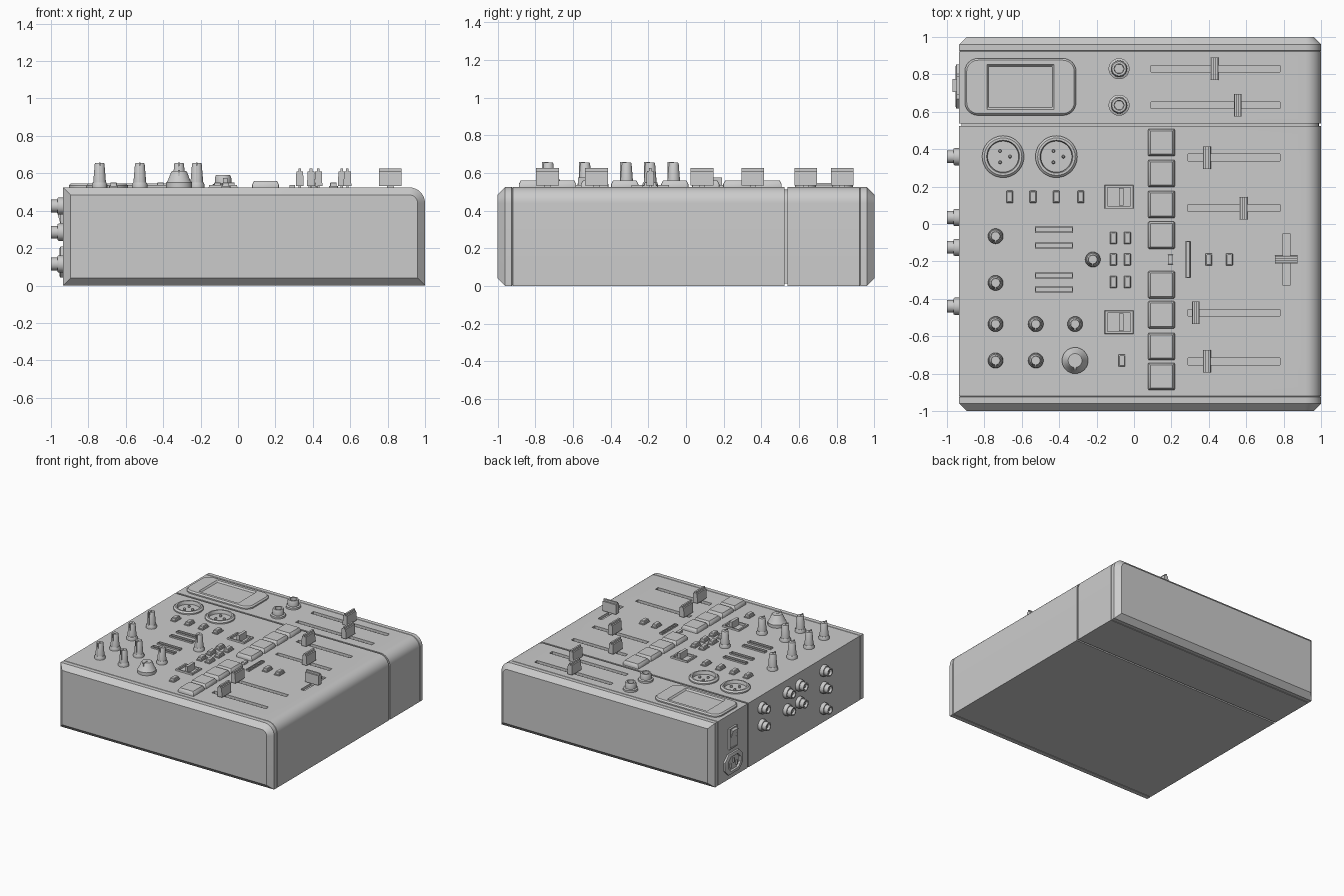
import bpy, bmesh
from math import cos, sin, pi, radians
from mathutils import Matrix

TOP = 0.525


def loft(name, loops, M=Matrix()):
    """Skin a list of equal-length closed loops and cap both ends."""
    bm = bmesh.new()
    rows = [[bm.verts.new(M @ Matrix.Translation(p).to_translation()) for p in lp] for lp in loops]
    n = len(rows[0])
    for a, b in zip(rows, rows[1:]):
        for i in range(n):
            j = (i + 1) % n
            bm.faces.new((a[i], a[j], b[j], b[i]))
    bm.faces.new(rows[0][::-1])
    bm.faces.new(rows[-1])
    bmesh.ops.recalc_face_normals(bm, faces=bm.faces)
    me = bpy.data.meshes.new(name)
    bm.to_mesh(me)
    bm.free()
    ob = bpy.data.objects.new(name, me)
    bpy.context.collection.objects.link(ob)
    return ob


def rect(w, l, r, z, n):
    """Rounded rectangle; n = 0 gives sharp corners, n = 1 chamfered."""
    pts = []
    for k, (sx, sy) in enumerate(((1, 1), (-1, 1), (-1, -1), (1, -1))):
        if n == 0:
            pts.append((sx * w / 2, sy * l / 2, z))
            continue
        for i in range(n + 1):
            a = (k + i / n) * pi / 2
            pts.append((sx * (w / 2 - r) + r * cos(a), sy * (l / 2 - r) + r * sin(a), z))
    return pts


def at(x, y, z=0):
    return Matrix.Translation((x, y, z))


def on_left(y, z):
    return Matrix.Translation((-0.935, y, z)) @ Matrix.Rotation(radians(-90), 4, 'Y')


def stack(name, M, rings, n=0):
    return loft(name, [rect(*r, n) for r in rings], M)


def turned(name, M, rings, n=28):
    return loft(name, [[(r * cos(2 * pi * i / n), r * sin(2 * pi * i / n), z) for i in range(n)]
                       for r, z in rings], M)


def box(name, x, y, w, l, z0, z1):
    return stack(name, at(x, y), [(w, l, 0, z0), (w, l, 0, z1)])


# Body: side profile with rounded top right edge, chamfered ends and seams
def section(y, d):
    r = 0.085
    pts = [(-0.935 + d, y, d), (1 - d, y, d)]
    for i in range(9):
        a = i / 8 * pi / 2
        pts.append((1 - r + (r - d) * cos(a), y, TOP - r + (r - d) * sin(a)))
    return pts + [(-0.935 + d, y, TOP - d)]


body = loft("body", [section(y, d) for y, d in (
    (-1, 0.04), (-0.96, 0), (-0.925, 0), (-0.922, 0.004), (-0.919, 0),
    (0.524, 0), (0.524, 0.012), (0.538, 0.012), (0.538, 0),
    (0.921, 0), (0.924, 0.004), (0.927, 0), (0.96, 0), (1, 0.04))])

# Cutters: fader slots, round sockets and wheel wells
faders = [(0.435, 0.83, 0.43, 0.69), (0.435, 0.635, 0.555, 0.69),
          (0.535, 0.355, 0.39, 0.49), (0.535, 0.085, 0.585, 0.49),
          (0.535, -0.475, 0.33, 0.49), (0.535, -0.735, 0.39, 0.49)]
sockets = [(-0.70, 0.36), (-0.415, 0.36)]
wells = [(-0.08, 0.145), (-0.08, -0.525)]
cutters = [box("cutter", x, y, w, 0.036, TOP - 0.02, TOP + 0.1) for x, y, c, w in faders]
cutters.append(box("cutter", 0.815, -0.19, 0.036, 0.28, TOP - 0.02, TOP + 0.1))
cutters += [turned("cutter", at(x, y), [(0.085, TOP - 0.06), (0.085, TOP + 0.1)]) for x, y in sockets]
cutters += [box("cutter", x, y, 0.125, 0.1, TOP - 0.03, TOP + 0.1) for x, y in wells]
for c in cutters:
    c.hide_render = True
    m = body.modifiers.new("cut", 'BOOLEAN')
    m.operation, m.object, m.solver = 'DIFFERENCE', c, 'EXACT'
bpy.context.view_layer.objects.active = body
body.select_set(True)
for m in list(body.modifiers):
    bpy.ops.object.modifier_apply(modifier=m.name)
for c in cutters:
    bpy.data.objects.remove(c)


# Fader caps: block with a raised centre fin and a stem in the slot
def fader_cap(x, y, turn):
    M = at(x, y) @ Matrix.Rotation(turn, 4, 'Z')
    stack("fader_stem", M, [(0.012, 0.05 if turn else 0.03, 0, TOP - 0.02), (0.012, 0.03, 0, 0.54)])
    prof = [(-0.021, 0.533), (0.021, 0.533), (0.018, 0.61), (0.007, 0.61),
            (0.007, 0.625), (-0.007, 0.625), (-0.007, 0.61), (-0.018, 0.61)]
    loft("fader_cap", [[(px, s, pz) for px, pz in prof] for s in (-0.06, 0.06)], M)


for x, y, c, w in faders:
    fader_cap(c, y, 0)
fader_cap(0.815, -0.19, pi / 2)

# Display bezel with recessed screen
stack("display_bezel", at(-0.607, 0.733), [
    (0.595, 0.305, 0.07, 0.52), (0.595, 0.305, 0.07, 0.535), (0.575, 0.285, 0.06, 0.546),
    (0.36, 0.24, 0.004, 0.546), (0.34, 0.22, 0.003, 0.533)], 6)

# Round three-pin sockets
for x, y in sockets:
    turned("socket_ring", at(x, y), [
        (0.112, 0.52), (0.112, 0.535), (0.1, 0.546), (0.088, 0.546), (0.083, 0.535),
        (0.083, TOP - 0.058)], 36)
    for dx, dy in ((-0.016, 0.03), (0.037, 0), (-0.016, -0.03)):
        turned("socket_pin", at(x + dx, y + dy), [(0.009, 0.465), (0.009, 0.53), (0.005, 0.536)], 10)

# Headphone jacks
for y in (0.83, 0.635):
    turned("phone_jack", at(-0.08, y), [
        (0.056, 0.52), (0.056, 0.54), (0.044, 0.545), (0.044, 0.575), (0.038, 0.59),
        (0.026, 0.59), (0.024, 0.535)])

# Tall tapered knobs
for x, y in ((-0.74, -0.065), (-0.74, -0.315), (-0.74, -0.535), (-0.74, -0.73),
             (-0.525, -0.535), (-0.525, -0.73), (-0.315, -0.535), (-0.22, -0.19)):
    turned("knob", at(x, y), [(0.041, 0.52), (0.041, 0.54), (0.036, 0.552), (0.034, 0.552),
                              (0.026, 0.65), (0.023, 0.655)], 20)
    box("knob_pointer", x, y - 0.017, 0.009, 0.034, 0.55, 0.659)

# Large main knob
turned("main_knob", at(-0.315, -0.73), [(0.07, 0.52), (0.07, 0.55), (0.06, 0.562), (0.043, 0.605),
                                       (0.037, 0.613)], 32)
box("main_knob_pointer", -0.315, -0.755, 0.012, 0.05, 0.55, 0.617)

# Performance pads
for y in (0.435, 0.27, 0.105, -0.06, -0.325, -0.485, -0.655, -0.815):
    stack("pad", at(0.147, y), [(0.142, 0.145, 0.005, 0.52), (0.142, 0.145, 0.005, 0.54),
                                (0.134, 0.137, 0.005, 0.548), (0.12, 0.124, 0.005, 0.56)], 2)

# Small push buttons
buttons = [(x, 0.145) for x in (-0.665, -0.54, -0.415, -0.285)]
buttons += [(x, y) for x in (-0.11, -0.035) for y in (-0.075, -0.19, -0.31)]
buttons += [(0.4, -0.19), (0.51, -0.19), (-0.065, -0.73)]
for x, y in buttons:
    stack("button", at(x, y), [(0.048, 0.082, 0.005, 0.52), (0.048, 0.082, 0.005, 0.532),
                               (0.036, 0.066, 0.004, 0.532), (0.034, 0.062, 0.004, 0.548),
                               (0.026, 0.052, 0.003, 0.552)], 2)
stack("small_button", at(0.195, -0.19), [(0.028, 0.056, 0.004, 0.52), (0.026, 0.05, 0.004, 0.54)], 2)


# Level meters: shallow frames with a sunken strip
def meter(x, y, w, l):
    stack("meter", at(x, y), [(w, l, 0, 0.52), (w, l, 0, 0.537), (w - 0.012, l - 0.012, 0, 0.537),
                              (w - 0.014, l - 0.014, 0, 0.528)])


for y in (-0.03, -0.115, -0.275, -0.35):
    meter(-0.428, y, 0.205, 0.034)
meter(0.29, -0.19, 0.03, 0.2)

# Lever switches: frame, sunken well and upright lever
for x, y in wells:
    stack("lever_frame", at(x, y), [(0.155, 0.127, 0, 0.52), (0.15, 0.122, 0, 0.537),
                                    (0.124, 0.1, 0, 0.537), (0.122, 0.098, 0, 0.505)])
    box("lever", x + 0.012, y, 0.024, 0.094, 0.5, 0.575)

# Phono jacks on the left side
for y, z in [(y, z) for y in (0.36, 0.035, -0.125, -0.44) for z in (0.425, 0.285)] + [(-0.44, 0.115)]:
    turned("phono_jack", on_left(y, z), [(0.046, -0.005), (0.046, 0.024), (0.042, 0.03), (0.034, 0.03),
                                         (0.034, 0.065), (0.024, 0.065), (0.022, 0.025)], 24)
    turned("phono_pin", on_left(y, z), [(0.01, 0.02), (0.01, 0.055)], 10)

# Power rocker switch
stack("power_switch_frame", on_left(0.74, 0.33), [
    (0.17, 0.1, 0, -0.005), (0.17, 0.1, 0, 0.015), (0.15, 0.075, 0, 0.015), (0.15, 0.075, 0, 0.006)])
prof = [(-0.07, 0), (0.07, 0), (0.07, 0.035), (0, 0.014), (-0.07, 0.018)]
loft("power_rocker", [[(a, s, b) for a, b in prof] for s in (-0.035, 0.035)], on_left(0.74, 0.33))

# Power inlet with three blades
stack("power_inlet", on_left(0.735, 0.125), [
    (0.165, 0.235, 0.05, -0.005), (0.165, 0.235, 0.05, 0.015), (0.145, 0.205, 0.045, 0.02),
    (0.115, 0.16, 0.035, 0.02), (0.11, 0.155, 0.034, 0.004)], 1)
for dy, dz in ((0, 0.018), (0.04, -0.015), (-0.04, -0.015)):
    stack("power_blade", on_left(0.735 + dy, 0.125 + dz), [(0.035, 0.012, 0, 0), (0.035, 0.012, 0, 0.018)])

# Smooth rounded parts, keep edges sharp
bpy.ops.object.select_all(action='SELECT')
bpy.ops.object.shade_smooth_by_angle(angle=radians(30))
